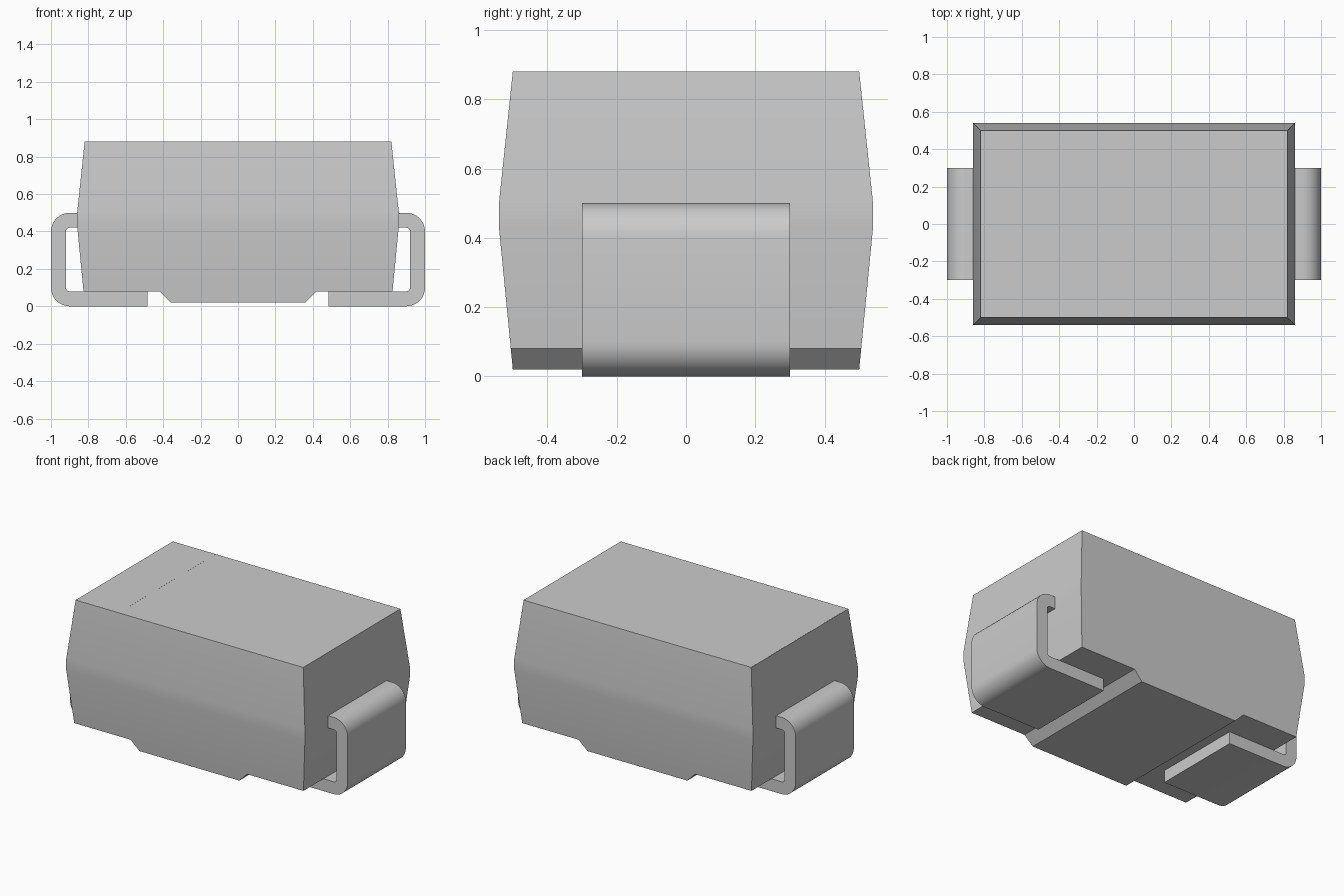
import bpy, bmesh
from math import cos, sin, pi

cube = bpy.data.objects.get("Cube")
if cube:
    bpy.data.objects.remove(cube, do_unlink=True)

grey = bpy.data.materials.new("plain grey")
grey.use_nodes = True
GREY = (0.6, 0.6, 0.6, 1)
grey.diffuse_color = GREY
grey.node_tree.nodes["Principled BSDF"].inputs["Base Color"].default_value = GREY


def finish(name, bm):
    """Turn a bmesh into a grey object."""
    bmesh.ops.recalc_face_normals(bm, faces=bm.faces)
    mesh = bpy.data.meshes.new(name)
    bm.to_mesh(mesh)
    bm.free()
    mesh.materials.append(grey)
    obj = bpy.data.objects.new(name, mesh)
    bpy.context.collection.objects.link(obj)
    return obj


def activate(obj):
    bpy.ops.object.select_all(action='DESELECT')
    obj.select_set(True)
    bpy.context.view_layer.objects.active = obj


def smooth(obj):
    activate(obj)
    bpy.ops.object.shade_smooth_by_angle(angle=pi / 6)


def loft(name, rings):
    """Stack of centred rectangles given as (half x, half y, z)."""
    bm = bmesh.new()
    loops = [[bm.verts.new((sx * x, sy * y, z))
              for sx, sy in ((-1, -1), (1, -1), (1, 1), (-1, 1))]
             for x, y, z in rings]
    for a, b in zip(loops, loops[1:]):
        for i in range(4):
            j = (i + 1) % 4
            bm.faces.new((a[i], a[j], b[j], b[i]))
    bm.faces.new(loops[0])
    bm.faces.new(loops[-1])
    return finish(name, bm)


def extrude_profile(name, points, half_y):
    """Prism along y from an xz outline."""
    bm = bmesh.new()
    face = bm.faces.new([bm.verts.new((x, -half_y, z)) for x, z in points])
    moved = bmesh.ops.extrude_face_region(bm, geom=[face])["geom"]
    bmesh.ops.translate(bm, vec=(0, 2 * half_y, 0),
                        verts=[v for v in moved if isinstance(v, bmesh.types.BMVert)])
    return finish(name, bm)


def arc(cx, cz, r, start, end, steps=8):
    return [(cx + r * cos(start + (end - start) * i / steps),
             cz + r * sin(start + (end - start) * i / steps)) for i in range(steps + 1)]


# Moulded body with a soft waist
body = loft("body", [(0.82, 0.5, 0.02), (0.86, 0.54, 0.43),
                     (0.86, 0.54, 0.5), (0.82, 0.5, 0.88)])

# Recesses under both ends, leaving the central foot
for side in (-1, 1):
    outline = [(side * x, z) for x, z in
               ((0.34, 0), (0.42, 0.08), (1.1, 0.08), (1.1, 0))]
    cutter = extrude_profile("recess_cutter", outline, 0.8)
    cutter.hide_render = True
    activate(body)
    mod = body.modifiers.new("recess", 'BOOLEAN')
    mod.operation = 'DIFFERENCE'
    mod.solver = 'EXACT'
    mod.object = cutter
    bpy.ops.object.modifier_apply(modifier=mod.name)
    bpy.data.objects.remove(cutter, do_unlink=True)
smooth(body)

# Polarity band, nearly flush with the top
band = extrude_profile("polarity_band", [(-0.818, 0.879), (-0.51, 0.879),
                                         (-0.51, 0.8804), (-0.818, 0.8804)], 0.498)

# Bent strip terminals wrapping down and under each end
OUTER, INNER, CX = 0.1, 0.02, 0.9
outside = ([(0.84, 0.5)] + arc(CX, 0.4, OUTER, pi / 2, 0)
           + arc(CX, 0.1, OUTER, 0, -pi / 2) + [(0.485, 0)])
inside = ([(0.485, 0.08)] + arc(CX, 0.1, INNER, -pi / 2, 0)
          + arc(CX, 0.4, INNER, 0, pi / 2) + [(0.84, 0.42)])
for name, side in (("left_terminal", 1), ("right_terminal", -1)):
    smooth(extrude_profile(name, [(side * x, z) for x, z in outside + inside], 0.3))
